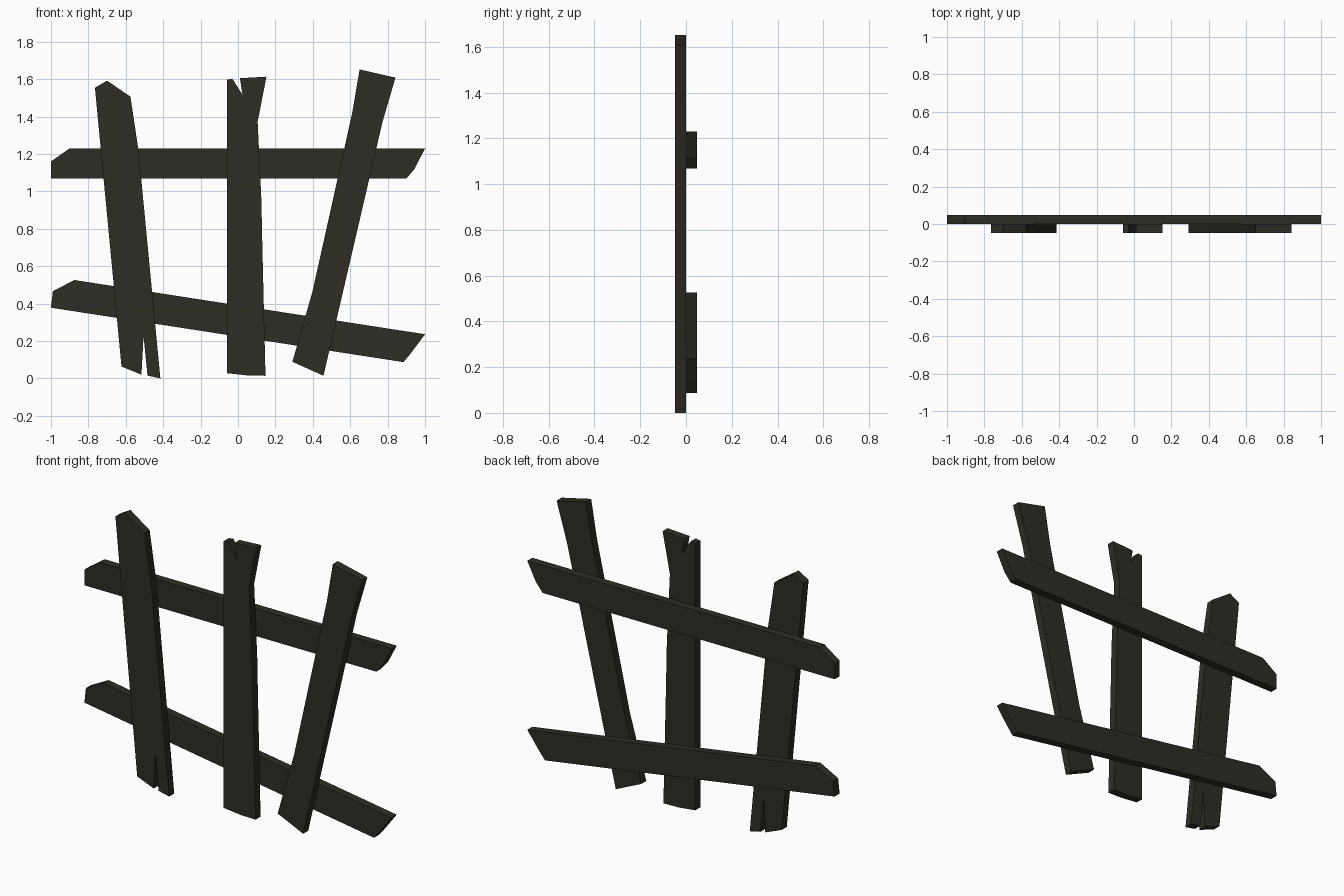
import bpy
import bmesh

cube = bpy.data.objects.get("Cube")
if cube:
    bpy.data.objects.remove(cube, do_unlink=True)

THICK = 0.047

wood = bpy.data.materials.new("dark weathered wood")
wood.use_nodes = True
colour = (0.027, 0.026, 0.017, 1.0)
wood.diffuse_color = colour
bsdf = wood.node_tree.nodes["Principled BSDF"]
bsdf.inputs["Base Color"].default_value = colour
bsdf.inputs["Roughness"].default_value = 0.9


def board(name, outline, y_front):
    """Extrude a front outline (x, z) backwards into a flat plank."""
    bm = bmesh.new()
    face = bm.faces.new([bm.verts.new((x, y_front, z)) for x, z in outline])
    result = bmesh.ops.extrude_face_region(bm, geom=[face], use_keep_orig=True)
    moved = [v for v in result["geom"] if isinstance(v, bmesh.types.BMVert)]
    bmesh.ops.translate(bm, verts=moved, vec=(0, THICK, 0))
    bmesh.ops.recalc_face_normals(bm, faces=bm.faces)
    mesh = bpy.data.meshes.new(name)
    bm.to_mesh(mesh)
    bm.free()
    mesh.materials.append(wood)
    obj = bpy.data.objects.new(name, mesh)
    bpy.context.collection.objects.link(obj)
    return obj


# Upright pickets at the front, with split and broken ends
board("right_picket", [
    (-.765, 1.554), (-.70, 1.592), (-.575, 1.506), (-.532, 1.22), (-.415, 0),
    (-.484, .015), (-.505, .228), (-.516, .02), (-.623, .063)], -THICK)
board("middle_picket", [
    (-.06, 1.597), (-.03, 1.602), (.024, 1.517), (.01, 1.605), (.152, 1.613),
    (.105, 1.372), (.125, .955), (.13, .715), (.147, .014), (.05, .016),
    (-.06, .028)], -THICK)
board("left_picket", [
    (.65, 1.652), (.842, 1.608), (.773, 1.373), (.457, .014), (.291, .089),
    (.398, .464), (.612, 1.426)], -THICK)

# Cross rails behind the pickets
board("upper_rail", [
    (-1, 1.16), (-.90, 1.23), (1, 1.23), (.944, 1.12), (.90, 1.068),
    (-1, 1.068)], 0)
board("lower_rail", [
    (-.99, .466), (-.875, .526), (1, .236), (.922, .132), (.885, .087),
    (-1, .378)], 0)
